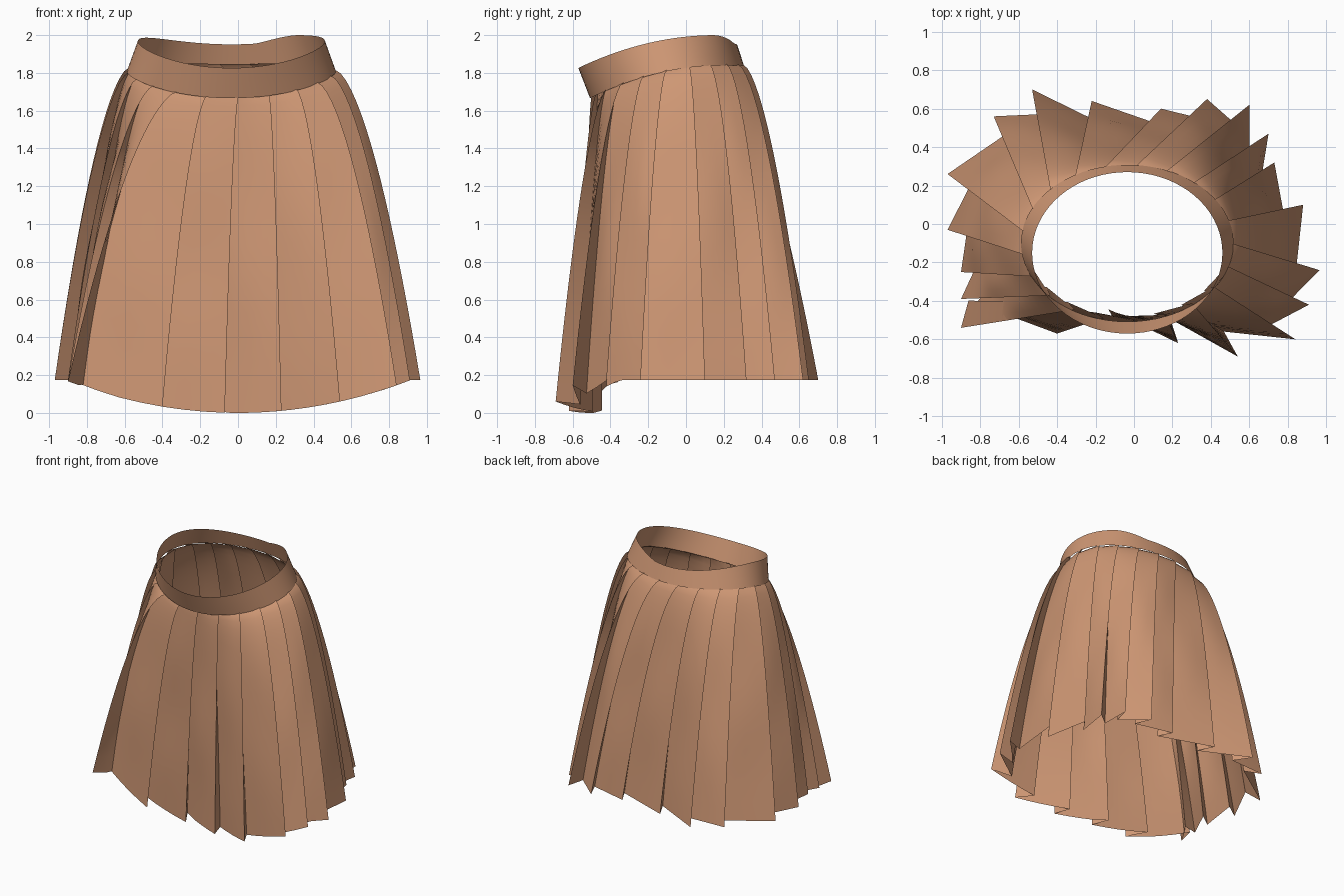
import bpy, math
from mathutils import Vector

if "Cube" in bpy.data.objects:
    bpy.data.objects.remove(bpy.data.objects["Cube"])

cloth = bpy.data.materials.new("tan cloth")
cloth.diffuse_color = (0.62, 0.31, 0.175, 1)
cloth.use_nodes = True
cloth.node_tree.nodes["Principled BSDF"].inputs["Base Color"].default_value = cloth.diffuse_color

# Pleat edges at the hem, counter-clockwise from the front (seen from above)
TIPS = [Vector(p) for p in [
    (-.40, -.57), (-.07, -.555), (.23, -.62), (.54, -.69), (.84, -.60), (.91, -.42),
    (.965, -.24), (.88, .10), (.73, .32), (.70, .47), (.60, .62), (.38, .65),
    (.14, .60), (-.22, .64), (-.53, .70), (-.73, .56), (-.97, .26), (-.97, -.03),
    (-.90, -.25), (-.90, -.39), (-.90, -.54)]]
N = len(TIPS)
ROWS, MID = 18, 4


def waist(a, grow=0.0):
    return Vector((-.035 + (.545 + grow) * math.cos(a), -.10 + (.40 + grow) * math.sin(a)))


def waist_z(y):
    return 1.67 + .17 * (1 - ((.2 - y) / .7) ** 2)


def hem_z(p):
    front = min(1, max(0, (-.33 - p.y) / .12))
    return .175 - .175 * front * max(0, 1 - (abs(p.x) / .92) ** 2)


def make_sheet(name, rows, angle):
    """Closed tube from rows of points, top row first."""
    n = len(rows[0])
    faces = [((r + 1) * n + c, (r + 1) * n + (c + 1) % n, r * n + (c + 1) % n, r * n + c)
             for r in range(len(rows) - 1) for c in range(n)]
    me = bpy.data.meshes.new(name)
    me.from_pydata([tuple(p) for row in rows for p in row], [], faces)
    me.materials.append(cloth)
    ob = bpy.data.objects.new(name, me)
    bpy.context.collection.objects.link(ob)
    bpy.context.view_layer.objects.active = ob
    ob.select_set(True)
    bpy.ops.object.shade_smooth_by_angle(angle=math.radians(angle))
    ob.select_set(False)
    return ob


# Pleated skirt: each pleat is an outer edge, a fold tucked behind it, and a panel to the next edge
step = 2 * math.pi / N
start = math.radians(-103)
tops, hems = [], []
for i, tip in enumerate(TIPS):
    prev, nxt = TIPS[i - 1], TIPS[(i + 1) % N]
    along = (nxt - prev).normalized()
    outward = Vector((along.y, -along.x))
    tops += [waist(start + i * step), waist(start + (i - .35) * step, -.02)]
    hems += [tip, tip - outward * .115 + (prev - tip) * .22]

columns = []
for i in range(N):
    a, b, c = 2 * i, 2 * i + 1, (2 * i + 2) % (2 * N)
    columns += [(tops[a], hems[a], 0, i), (tops[b], hems[b], 0, i)]
    for k in range(1, MID):
        s = k / MID
        columns.append((tops[b].lerp(tops[c], s), hems[b].lerp(hems[c], s),
                        math.sin(math.pi * s), i))

rows = []
for r in range(ROWS + 1):
    t = (r / ROWS) ** 1.5
    row = []
    for top, hem, soft, i in columns:
        p = top.lerp(hem, t ** .6)
        # soft billow in the middle of the panels
        d = (hem - Vector((0, -.1))).normalized()
        p = p + d * soft * .01 * math.sin(math.pi * t) * (1 + math.sin(9 * t + 2.3 * i))
        z = waist_z(top.y) + .01
        row.append((p.x, p.y, z + (hem_z(hem) - z) * t))
    rows.append(row)
make_sheet("pleated_skirt", rows, 35)

# Waistband: leans forward at the front, dips a little at the back
SEG = 72
band = []
for h in (1, .66, .33, 0):
    row = []
    for k in range(SEG):
        a = 2 * math.pi * k / SEG
        low = waist(a, .008)
        high = Vector((-.035 + .495 * math.cos(a), -.15 + .42 * math.sin(a)))
        p = low.lerp(high, h)
        dip = .045 * max(0, math.sin(a)) ** 2 * min(1, max(0, (.3 - p.x) / .2))
        row.append((p.x, p.y, waist_z(low.y) + h * (.16 - dip)))
    band.append(row)
make_sheet("waistband", band, 40)
